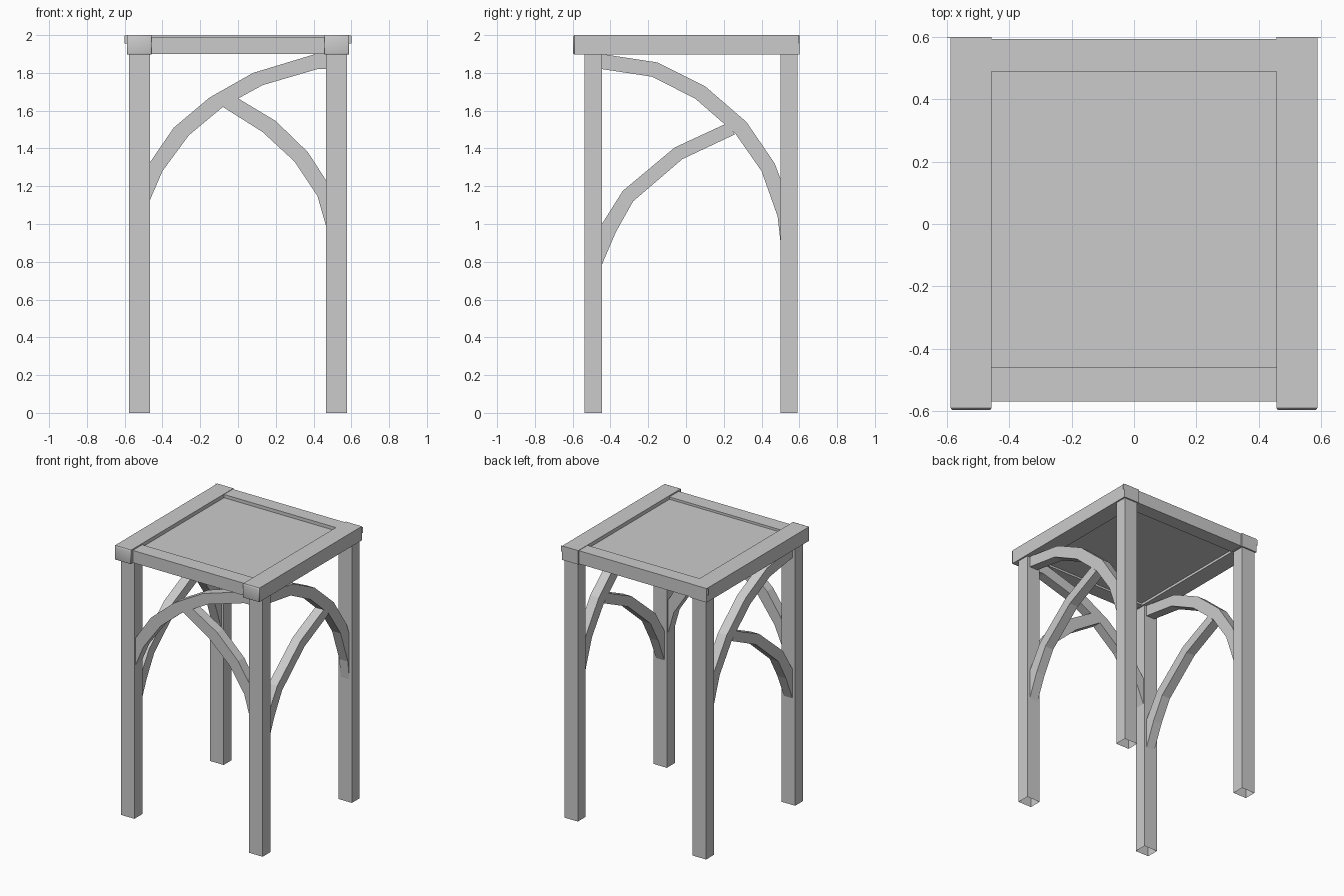
import bpy
import bmesh
from mathutils import Vector

cube = bpy.data.objects.get("Cube")
if cube:
    bpy.data.objects.remove(cube, do_unlink=True)

grey = bpy.data.materials.new("plain_grey")
grey.use_nodes = True
colour = (0.6, 0.6, 0.6, 1)
grey.diffuse_color = colour
grey.node_tree.nodes["Principled BSDF"].inputs["Base Color"].default_value = colour


def finish(bm, name):
    bmesh.ops.recalc_face_normals(bm, faces=bm.faces)
    mesh = bpy.data.meshes.new(name)
    bm.to_mesh(mesh)
    bm.free()
    mesh.materials.append(grey)
    obj = bpy.data.objects.new(name, mesh)
    bpy.context.collection.objects.link(obj)


def box(name, x, y, z, open_bottom=False, round_front=False):
    """Timber given by its (low, high) range on each axis."""
    bm = bmesh.new()
    bmesh.ops.create_cube(bm, size=1)
    for v in bm.verts:
        v.co = Vector([r[0] if c < 0 else r[1] for c, r in zip(v.co, (x, y, z))])
    bm.normal_update()
    if open_bottom:
        bottom = [f for f in bm.faces if f.normal.z < -0.9]
        bmesh.ops.delete(bm, geom=bottom, context='FACES_ONLY')
    if round_front:
        front = next(f for f in bm.faces if f.normal.y < -0.9)
        bmesh.ops.bevel(bm, geom=list(front.edges), offset=0.007, segments=2,
                        profile=0.5, affect='EDGES')
        for f in bm.faces:
            f.smooth = all(v.co.y < y[0] + 0.02 for v in f.verts)
    finish(bm, name)


def brace(name, upper, lower, plane, centre, thickness=0.07):
    """Curved brace: outline in the xz or yz plane, given thickness across it."""
    bm = bmesh.new()
    outline = upper + lower[::-1]
    d = centre - thickness / 2
    if plane == 'XZ':
        points = [(a, d, z) for a, z in outline]
        push = Vector((0, thickness, 0))
    else:
        points = [(d, a, z) for a, z in outline]
        push = Vector((thickness, 0, 0))
    face = bm.faces.new([bm.verts.new(p) for p in points])
    result = bmesh.ops.extrude_face_region(bm, geom=[face], use_keep_orig=True)
    moved = [g for g in result["geom"] if isinstance(g, bmesh.types.BMVert)]
    bmesh.ops.translate(bm, verts=moved, vec=push)
    finish(bm, name)


# Legs, the two long side beams and the thin lap tabs at their rear ends
sides = {"left": 1, "right": -1}
for side, s in sides.items():
    leg_x = sorted((s * 0.467, s * 0.577))
    box(f"front_leg_{side}", leg_x, (-0.537, -0.445), (0, 1.9), open_bottom=True)
    box(f"back_leg_{side}", leg_x, (0.50, 0.59), (0, 1.9), open_bottom=True)
    box(f"side_beam_{side}", sorted((s * 0.457, s * 0.588)), (-0.597, 0.6),
        (1.897, 2.0), round_front=True)
    box(f"lap_tab_{side}", sorted((s * 0.586, s * 0.6)), (0.596, 0.598), (1.955, 1.998))

# Cross beams and the slightly recessed top panel
box("front_beam", (-0.46, 0.46), (-0.57, -0.46), (1.9, 1.99))
box("back_beam", (-0.46, 0.46), (0.49, 0.593), (1.9, 1.997))
box("top_panel", (-0.46, 0.46), (-0.47, 0.50), (1.915, 1.973))

# Front braces: a long arch and a half arch butting against it
brace("front_long_brace",
      [(-0.467, 1.325), (-0.34, 1.51), (-0.15, 1.67), (0.08, 1.80), (0.41, 1.90), (0.467, 1.90)],
      [(-0.467, 1.125), (-0.40, 1.28), (-0.26, 1.47), (-0.08, 1.62), (0.13, 1.735),
       (0.42, 1.82), (0.467, 1.82)],
      'XZ', -0.492)
brace("front_half_brace",
      [(0.0, 1.665), (0.20, 1.545), (0.37, 1.38), (0.467, 1.23)],
      [(-0.08, 1.62), (0.13, 1.487), (0.30, 1.33), (0.42, 1.15), (0.467, 0.985)],
      'XZ', -0.492)

# Side braces, the same on both sides
for side, s in sides.items():
    brace(f"side_long_brace_{side}",
          [(-0.445, 1.90), (-0.15, 1.855), (0.10, 1.73), (0.32, 1.54), (0.47, 1.32), (0.50, 1.24)],
          [(-0.445, 1.82), (-0.18, 1.78), (0.05, 1.663), (0.26, 1.48), (0.40, 1.28),
           (0.485, 1.04), (0.50, 0.905)],
          'YZ', s * 0.52)
    brace(f"side_half_brace_{side}",
          [(-0.445, 1.0), (-0.335, 1.175), (-0.06, 1.405), (0.21, 1.53)],
          [(-0.445, 0.785), (-0.37, 0.96), (-0.28, 1.12), (-0.02, 1.343), (0.26, 1.475)],
          'YZ', s * 0.52)
